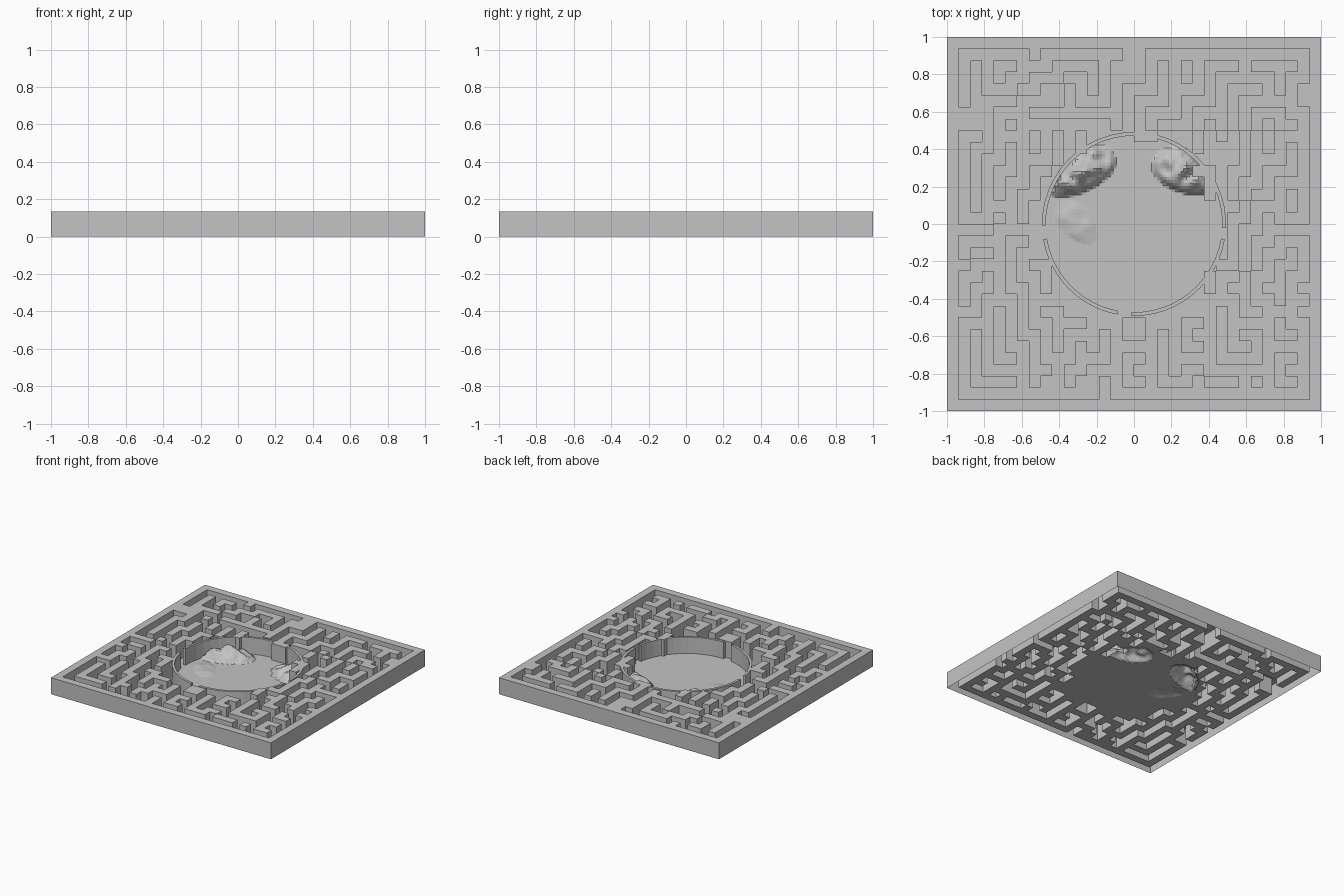
import bpy, bmesh, math
from mathutils import Vector, noise

if "Cube" in bpy.data.objects:
    bpy.data.objects.remove(bpy.data.objects["Cube"])

H = 0.135           # wall height
P = 2 / 32          # one maze cell

grey = bpy.data.materials.new("light grey")
grey.diffuse_color = (0.55, 0.55, 0.55, 1)
grey.use_nodes = True
grey.node_tree.nodes["Principled BSDF"].inputs["Base Color"].default_value = grey.diffuse_color

# Maze plan, back row first: '#' wall, '.' floor
PLAN = [
    "################################",
    "#......#.......##..............#",
    "#.#.##...####.###.#.#.###.####.#",
    "#.#.#..###..#.###.#.#.#.....#..#",
    "#.#...##..#.#.#...#...#.###.#.##",
    "#.####....#...#.###.###.#.....##",
    "####...########.#...#...#.###..#",
    "####.#........#.#.###.#.#.#.##.#",
    "#..#...#.#.#....##...#.#.#.#...#",
    "#.##.#.#.#.#.........#...#.#.#.#",
    "#.#..#...#...............#...#.#",
    "#.#.##.##............##.##.###.#",
    "#.#.#..#..............#.#..#...#",
    "#.#.#.##..............#.#.##.#.#",
    "#.#...#..................#...#.#",
    "#...#.#.................##.#...#",
    "####....................#..#####",
    "#....##.................#.##...#",
    "#.##.#..................#.#..#.#",
    "##...#.##..............##.#.##.#",
    "#..#.#..#.............#..#..#..#",
    "#.##.##.#.............#.##.##.##",
    "#.#...#..................#..#..#",
    "###.#.#.##.............#.##...##",
    "#...#.#..###...##...##.#....#..#",
    "#.#.#.##.#...#.##.#.#..#.##.##.#",
    "#.#.#..#.#.#.#....#.##.#..#....#",
    "#.#.##.#...###.##.#....####.##.#",
    "#.#....##.##...#..#.##......#..#",
    "#.####.#..#..#.##.###.###.#.##.#",
    "#............#.................#",
    "################################",
]
PLAN = [r.ljust(32, "#")[:32] for r in PLAN]


def wall(c, r):
    return PLAN[r][c] == "#"


def mound(x, y):
    # Rocky rises on the round court floor
    if math.hypot(x, y) > 0.475:
        return 0.0
    z = 0.0
    # centre x, y, half sizes, ridge slope, peak
    for cx, cy, sx, sy, k, top in ((-0.29, 0.27, 0.19, 0.13, 0.35, 0.085),
                                   (0.28, 0.27, 0.18, 0.13, -0.2, 0.085),
                                   (-0.31, 0.0, 0.11, 0.11, -0.5, 0.015)):
        u = (x - cx) / sx
        v = (y - cy - k * (x - cx)) / sy
        v *= 1.25 if v < 0 else 0.95
        d = u * u + v * v
        if d < 1:
            n = noise.noise(Vector((x * 16, y * 16, 0.3)))
            z = max(z, top * (1 - d) ** 0.7 * (0.85 + 0.6 * n))
    return z


def finish(bm, name):
    bmesh.ops.remove_doubles(bm, verts=bm.verts, dist=1e-5)
    me = bpy.data.meshes.new(name)
    bm.to_mesh(me)
    bm.free()
    me.materials.append(grey)
    ob = bpy.data.objects.new(name, me)
    bpy.context.collection.objects.link(ob)
    return ob


def face(bm, *pts):
    bm.faces.new([bm.verts.new(p) for p in pts])


# Maze walls (hollow below) and corridor floor
walls, floor, court = bmesh.new(), bmesh.new(), bmesh.new()
for r in range(32):
    for c in range(32):
        x0, y1 = -1 + c * P, 1 - r * P
        x1, y0 = x0 + P, y1 - P
        if wall(c, r):
            face(walls, (x0, y0, H), (x1, y0, H), (x1, y1, H), (x0, y1, H))
            sides = ((0, 1, (x0, y0), (x1, y0)), (1, 0, (x1, y0), (x1, y1)),
                     (0, -1, (x1, y1), (x0, y1)), (-1, 0, (x0, y1), (x0, y0)))
            for dc, dr, a, b in sides:
                cc, rr = c + dc, r + dr
                if not (0 <= cc < 32 and 0 <= rr < 32) or not wall(cc, rr):
                    face(walls, (*a, 0), (*b, 0), (*b, H), (*a, H))
        elif 8 <= c < 24 and 8 <= r < 24:
            # finer floor inside the round court
            n = 4
            s = P / n
            for i in range(n):
                for j in range(n):
                    a, b = x0 + i * s, y0 + j * s
                    face(court, *[(u, v, mound(u, v)) for u, v in
                                  ((a, b), (a + s, b), (a + s, b + s), (a, b + s))])
        else:
            face(floor, (x0, y0, 0), (x1, y0, 0), (x1, y1, 0), (x0, y1, 0))
finish(walls, "maze_walls")
finish(floor, "corridor_floor")
finish(court, "court_floor")

# Round court wall: four arcs with gaps between them
ring = bmesh.new()
RI, RO, N = 0.472, 0.492, 12
for a0, a1 in ((89, 181), (-2.5, 82), (-91.5, -9.5), (189.5, 259.5)):
    def section(i):
        t = math.radians(a0 + (a1 - a0) * i / N)
        c, s = math.cos(t), math.sin(t)
        return [(RI * c, RI * s, 0), (RO * c, RO * s, 0),
                (RO * c, RO * s, H), (RI * c, RI * s, H)]
    for i in range(N):
        p, q = section(i), section(i + 1)
        for k in (1, 2, 3):
            m = (k + 1) % 4
            face(ring, p[k], q[k], q[m], p[m])
    face(ring, *section(0))
    face(ring, *reversed(section(N)))
finish(ring, "court_ring_wall")
